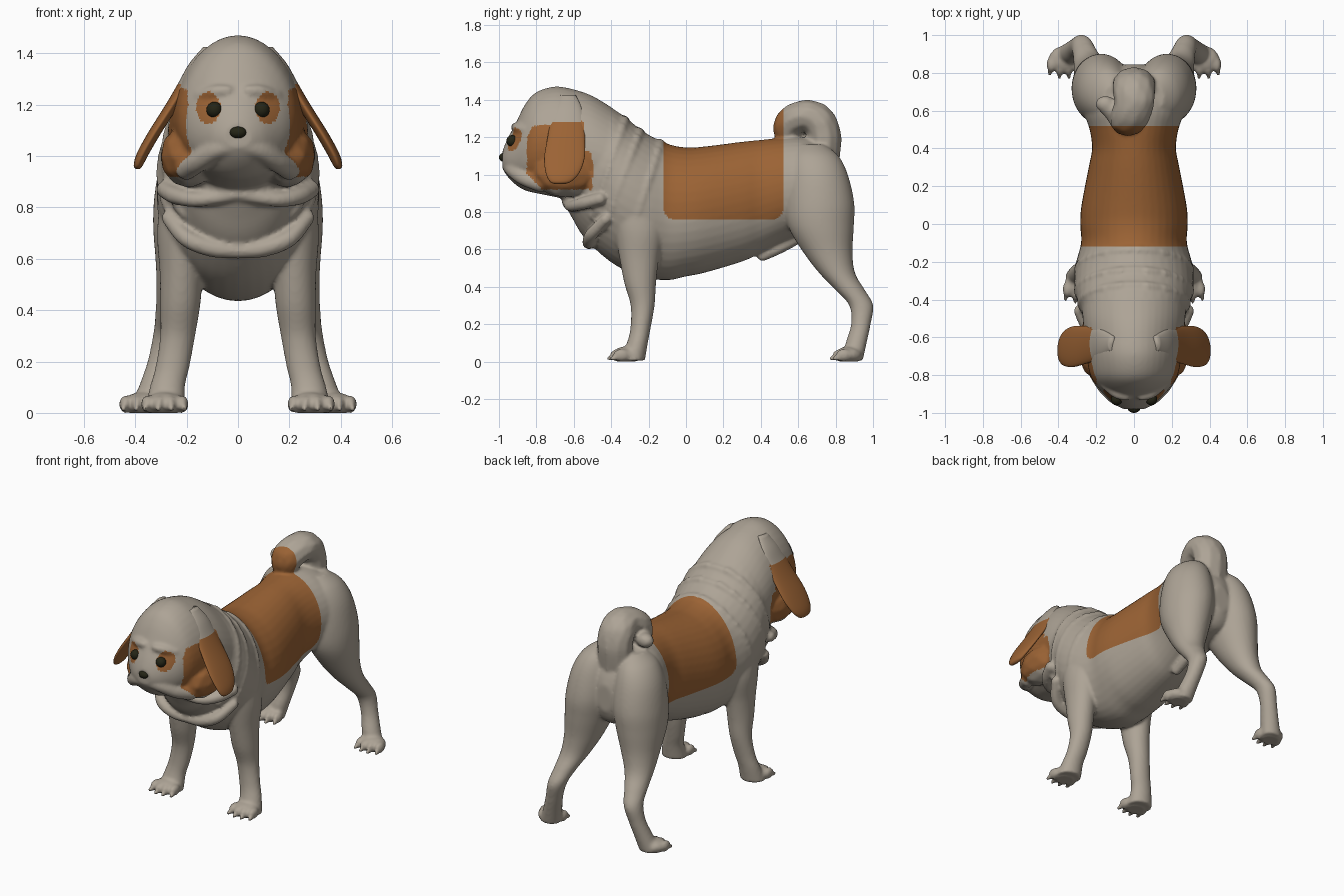
import bpy
import bmesh
import math
from mathutils import Matrix, Vector

cube = bpy.data.objects.get("Cube")
if cube:
    bpy.data.objects.remove(cube, do_unlink=True)


def material(name, rgb):
    m = bpy.data.materials.new(name)
    m.use_nodes = True
    m.diffuse_color = (*rgb, 1)
    bsdf = m.node_tree.nodes["Principled BSDF"]
    bsdf.inputs["Base Color"].default_value = (*rgb, 1)
    bsdf.inputs["Roughness"].default_value = 0.8
    return m


FUR = material("pale_fur", (0.42, 0.37, 0.305))
TAN = material("brown_fur", (0.33, 0.125, 0.035))
DARK = material("dark_olive", (0.018, 0.018, 0.008))


def smooth(pts, n=5):
    """Catmull-Rom interpolation through tuples of any length."""
    out = []
    for i in range(len(pts) - 1):
        quad = list(zip(pts[max(i - 1, 0)], pts[i], pts[i + 1], pts[min(i + 2, len(pts) - 1)]))
        for k in range(n):
            t = k / n
            out.append(tuple(b + 0.5 * t * (c - a + t * (2*a - 5*b + 4*c - d + t * (3*(b - c) + d - a)))
                             for a, b, c, d in quad))
    return out + [pts[-1]]


def skin(bm, rings):
    rows = [[bm.verts.new(p) for p in ring] for ring in rings]
    count = len(rows[0])
    for a, b in zip(rows, rows[1:]):
        for i in range(count):
            j = (i + 1) % count
            bm.faces.new((a[i], a[j], b[j], b[i]))
    bm.faces.new(rows[0])
    bm.faces.new(rows[-1])


ANGLES = [math.tau * i / 40 for i in range(40)]


def trunk_point(sec, a, pear=0.0):
    """Point on an upright cross-section (y, top, bottom, half width)."""
    y, top, bot, w = sec
    return (w * math.cos(a) * (1 - pear * math.sin(a)), y,
            (top + bot) / 2 + (top - bot) / 2 * math.sin(a))


def trunk(bm, secs, pear=0.0):
    skin(bm, [[trunk_point(s, a, pear) for a in ANGLES] for s in smooth(secs)])


def limb(bm, secs, side):
    """Level cross-sections (x, y, z, x radius, y radius)."""
    skin(bm, [[(side * (x + rx * math.cos(a)), y + ry * math.sin(a), z) for a in ANGLES]
              for x, y, z, rx, ry in smooth(secs)])


def ball(bm, pos, size):
    m = Matrix.Translation(pos) @ Matrix.Diagonal((*size, 1))
    bmesh.ops.create_icosphere(bm, subdivisions=2, radius=1, matrix=m)


def roll(bm, pts, side=1, wide=1.0):
    """Fleshy roll along a path of (x, y, z, radius)."""
    for x, y, z, r in smooth(pts, 9):
        ball(bm, (side * x, y, z), (r * wide, r, r))


def make_object(bm, name, mats):
    bmesh.ops.recalc_face_normals(bm, faces=bm.faces[:])
    mesh = bpy.data.meshes.new(name)
    bm.to_mesh(mesh)
    bm.free()
    for m in mats:
        mesh.materials.append(m)
    mesh.polygons.foreach_set("use_smooth", [True] * len(mesh.polygons))
    obj = bpy.data.objects.new(name, mesh)
    bpy.context.collection.objects.link(obj)
    return obj


body = bmesh.new()

# Torso, chest and neck
TORSO = [(-.66, 1.25, .86, .15), (-.61, 1.32, .77, .2), (-.55, 1.37, .67, .24), (-.45, 1.38, .57, .285),
         (-.35, 1.325, .50, .315), (-.22, 1.225, .45, .31), (-.10, 1.165, .435, .28),
         (0, 1.145, .455, .285), (.1, 1.15, .475, .278), (.3, 1.175, .535, .24),
         (.4, 1.185, .58, .222), (.5, 1.195, .63, .235), (.6, 1.2, .67, .265),
         (.7, 1.18, .68, .25), (.78, 1.11, .7, .19), (.82, 1.04, .74, .13), (.845, .97, .8, .05)]
trunk(body, TORSO)

# Head, pear shaped with heavy cheeks
trunk(body, [(-.98, 1.13, 1.03, .055), (-.955, 1.19, .99, .1), (-.91, 1.275, .945, .15),
             (-.86, 1.375, .915, .195), (-.8, 1.44, .9, .23), (-.7, 1.47, .88, .25),
             (-.6, 1.455, .86, .26), (-.5, 1.42, .84, .27), (-.4, 1.36, .8, .275)], 0.12)

# Soft sloping skin folds around the neck
fine = smooth(TORSO, 10)
for start, slope in ((-.33, .2), (-.25, .22), (-.14, .2)):
    for i in range(80):
        a = math.tau * i / 80
        if math.sin(a) < -.6:
            continue
        y = start - slope * (1 - math.sin(a)) / 2
        x, _, z = trunk_point(min(fine, key=lambda s: abs(s[0] - y)), a)
        ball(body, (x * .925, y, z - .02 * math.sin(a)), (.03, .03, .03))

for s in (1, -1):
    # Cheeks, lips, brows, collar and chest folds
    ball(body, (s * .19, -.645, 1.0), (.115, .18, .125))
    roll(body, [(0, -.95, 1.045, .035), (.08, -.925, 1.025, .042), (.15, -.865, .98, .042),
                (.2, -.78, .95, .045)], s)
    roll(body, [(.04, -.915, 1.255, .022), (.09, -.898, 1.25, .028), (.15, -.855, 1.235, .024)], s)
    roll(body, [(.285, -.46, .87, .035), (.24, -.55, .845, .035), (.15, -.615, .83, .03),
                (0, -.64, .85, .025)], s)
    roll(body, [(.27, -.43, .76, .03), (.2, -.505, .68, .035), (.1, -.52, .64, .035),
                (0, -.52, .63, .03)], s)

    # Front leg
    limb(body, [(.2, -.27, .85, .1, .13), (.215, -.25, .7, .1, .13), (.22, -.25, .55, .085, .105),
                (.225, -.245, .42, .078, .085), (.235, -.232, .3, .068, .064),
                (.255, -.243, .18, .066, .054), (.275, -.26, .1, .068, .056),
                (.285, -.29, .005, .08, .07)], s)
    # Hind leg
    limb(body, [(.11, .67, 1.16, .05, .07), (.135, .685, 1.1, .105, .13), (.155, .70, 1.0, .14, .165),
                (.17, .712, .85, .155, .187), (.185, .722, .72, .145, .175), (.205, .76, .58, .115, .13),
                (.23, .81, .47, .088, .095), (.255, .88, .38, .067, .078), (.275, .937, .3, .056, .064),
                (.30, .935, .2, .052, .052), (.33, .91, .1, .057, .056), (.36, .89, .005, .065, .055)], s)
    # Paws with four toes and claws
    for cx, cy in ((.285, -.345), (.37, .845)):
        ball(body, (s * cx, cy + .025, .035), (.085, .075, .048))
        for k in range(4):
            t = k - 1.5
            x, y = cx + t * .045, cy - .025 + abs(t) * .016
            ball(body, (s * x, y, .034), (.026, .045, .036))
            ball(body, (s * (x + t * .006), y - .042, .018), (.013, .024, .014))

# Curled tail
roll(body, [(0, .725, 1.06, .095), (0, .737, 1.2, .095), (0, .705, 1.285, .095), (0, .635, 1.312, .088),
            (-.025, .56, 1.28, .085), (-.04, .54, 1.225, .07), (-.09, .585, 1.215, .055),
            (-.15, .635, 1.225, .045)], 1, 1.22)
# Underside fold
roll(body, [(0, .6, .67, .04), (0, .5, .61, .035), (0, .41, .565, .03)])

# Fuse all the fleshy parts into one skin
rough = make_object(body, "rough_body", [])
mod = rough.modifiers.new("fuse", "REMESH")
mod.mode = "VOXEL"
mod.voxel_size = 0.01
mod = rough.modifiers.new("soften", "SMOOTH")
mod.factor = 0.5
mod.iterations = 5
graph = bpy.context.evaluated_depsgraph_get()
fused = bpy.data.meshes.new_from_object(rough.evaluated_get(graph))
bm = bmesh.new()
bm.from_mesh(fused)
bpy.data.objects.remove(rough, do_unlink=True)

# Clean edges for the saddle patch
for co, no in (((0, -.12, 0), (0, 1, 0)), ((0, .52, 0), (0, 1, 0)), ((0, 0, .76), (0, 0, 1))):
    bmesh.ops.bisect_plane(bm, geom=bm.verts[:] + bm.edges[:] + bm.faces[:],
                           plane_co=co, plane_no=no, dist=1e-5)


def is_brown(p):
    x, y, z = abs(p.x), p.y, p.z
    r = .06
    saddle = math.hypot(max(abs(y - .2) - .32 + r, 0), max(.76 + r - z, 0)) < r
    back = -.5 if z < 1.12 else -.55
    front = -.85 + max(1.0 - z, 0) + max(z - 1.2, 0) * .5
    cheek = x > .165 and front < y < back and .92 < z < 1.26 + (y + .8) * .12
    eye = y < -.8 and math.hypot((x - .115) / .047, (z - 1.188) / .062) < 1
    return saddle or cheek or eye


for v in bm.verts:
    v.co.z = max(v.co.z, 0)
for f in bm.faces:
    f.material_index = int(is_brown(f.calc_center_median()))
dog = make_object(bm, "body", [FUR, TAN])
bpy.context.view_layer.update()


def face_depth(x, z):
    hit, pos, _, _ = dog.ray_cast(Vector((x, -2, z)), Vector((0, 1, 0)))
    return pos.y if hit else -.94


for s, label in ((1, "left"), (-1, "right")):
    # Hanging ear flaps, brown below the root
    bm = bmesh.new()
    limb(bm, [(.115, -.63, 1.425, .02, .04), (.165, -.63, 1.36, .025, .07), (.208, -.635, 1.28, .027, .09),
              (.255, -.64, 1.2, .027, .1), (.325, -.65, 1.09, .026, .108), (.37, -.66, 1.01, .024, .09),
              (.388, -.67, .965, .018, .06), (.39, -.675, .95, .008, .03)], s)
    for f in bm.faces:
        f.material_index = int(f.calc_center_median().z < 1.285)
    make_object(bm, label + "_ear", [FUR, TAN])
    # Eyes
    bm = bmesh.new()
    bmesh.ops.create_uvsphere(bm, u_segments=24, v_segments=16, radius=.031)
    eye = make_object(bm, label + "_eye", [DARK])
    eye.location = (s * .092, face_depth(s * .092, 1.18) + .004, 1.18)

# Nose
bm = bmesh.new()
bmesh.ops.create_uvsphere(bm, u_segments=24, v_segments=16, radius=1)
nose = make_object(bm, "nose", [DARK])
nose.scale = (.033, .024, .023)
nose.location = (0, -.976, 1.092)
